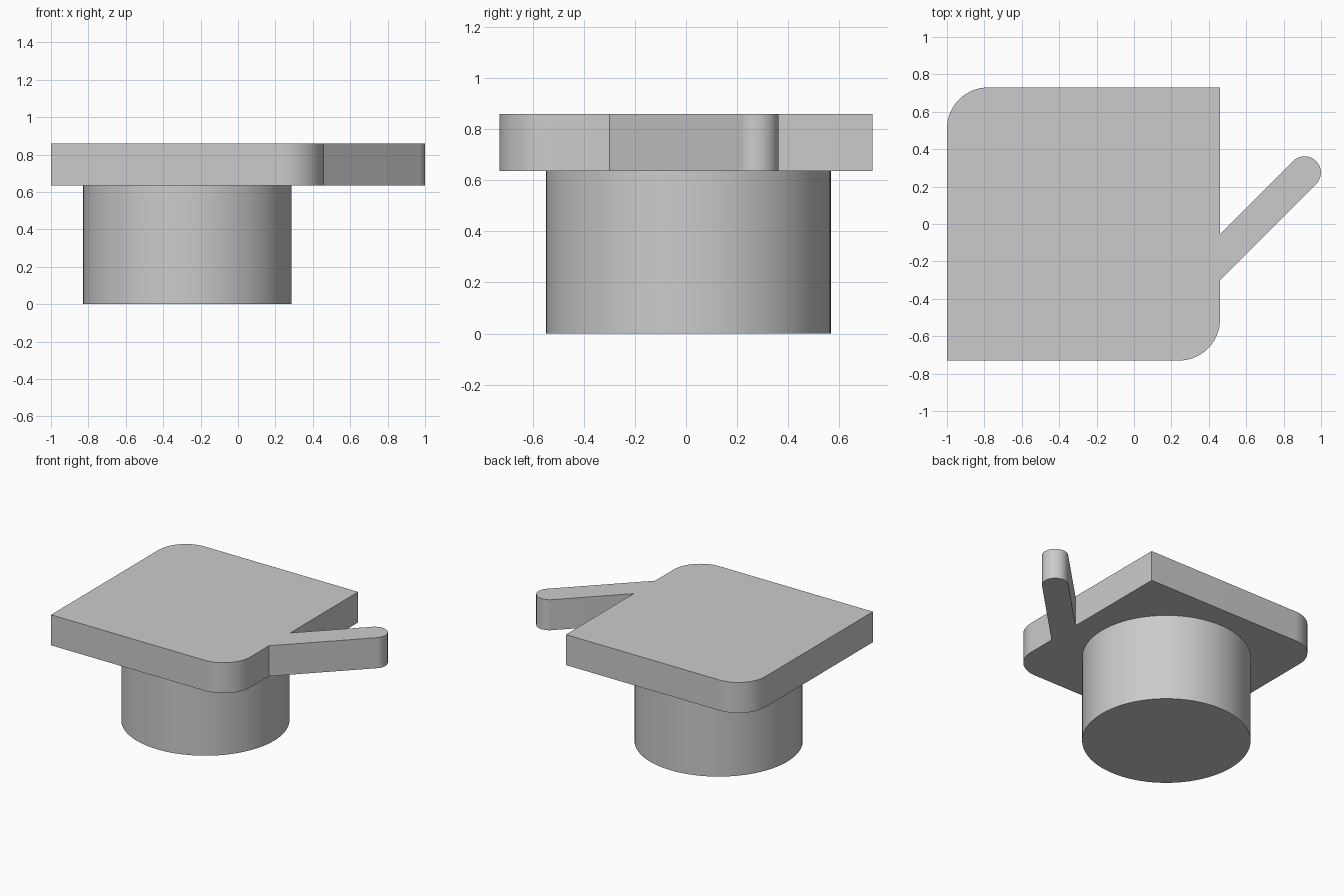
import bpy, bmesh
from math import cos, sin, radians

if "Cube" in bpy.data.objects:
    bpy.data.objects.remove(bpy.data.objects["Cube"])

PLATE_Z, TOP_Z = 0.635, 0.858


def arc(cx, cy, r, a0, a1, n):
    angles = [radians(a0 + (a1 - a0) * i / n) for i in range(n + 1)]
    return [(cx + r * cos(a), cy + r * sin(a)) for a in angles]


def extrude_outline(name, points, z0, z1):
    bm = bmesh.new()
    face = bm.faces.new([bm.verts.new((x, y, z0)) for x, y in points])
    top = bmesh.ops.extrude_face_region(bm, geom=[face], use_keep_orig=True)
    moved = [v for v in top["geom"] if isinstance(v, bmesh.types.BMVert)]
    bmesh.ops.translate(bm, verts=moved, vec=(0, 0, z1 - z0))
    bmesh.ops.recalc_face_normals(bm, faces=bm.faces)
    mesh = bpy.data.meshes.new(name)
    bm.to_mesh(mesh)
    bm.free()
    obj = bpy.data.objects.new(name, mesh)
    bpy.context.collection.objects.link(obj)
    bpy.ops.object.select_all(action='DESELECT')
    obj.select_set(True)
    bpy.context.view_layer.objects.active = obj
    bpy.ops.object.shade_smooth_by_angle(angle=radians(30))
    return obj


# Plate with two rounded corners and a diagonal round-ended arm
outline = [(-1.0, -0.73)]
outline += arc(0.24, -0.51, 0.22, -90, 0, 24)
outline += [(0.46, -0.30)]
outline += arc(0.912, 0.275, 0.087, -45, 135, 32)
outline += [(0.46, -0.054), (0.46, 0.73)]
outline += arc(-0.78, 0.51, 0.22, 90, 180, 24)
extrude_outline("plate_with_arm", outline, PLATE_Z, TOP_Z)

# Round pedestal under the plate
circle = arc(-0.271, 0.01, 0.557, 0, 360, 96)[:-1]
extrude_outline("round_pedestal", circle, 0, PLATE_Z)
